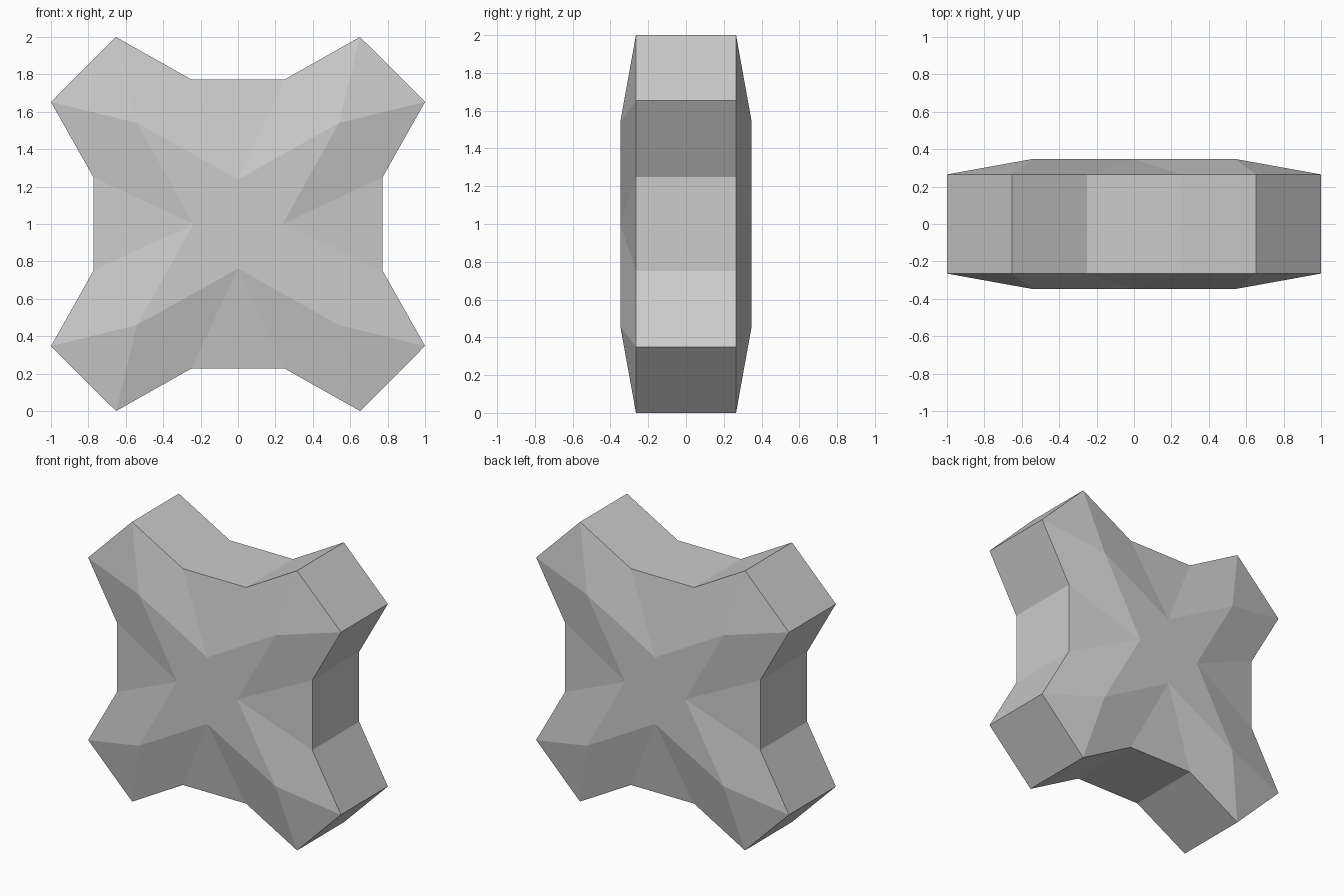
import bpy, bmesh
from mathutils import Matrix, Vector

if "Cube" in bpy.data.objects:
    bpy.data.objects.remove(bpy.data.objects["Cube"])

RIM_Y, FACE_Y = 0.265, 0.348
# One quarter of the profile (x, z about the centre), going clockwise
RIM = [(0.25, 0.773), (0.652, 1.0), (1.0, 0.653), (0.773, 0.25)]
STAR = [(0.0, 0.238), (0.54, 0.54)]

bm = bmesh.new()


def ring(points, y):
    """Repeat a quarter profile four times around the Y axis."""
    verts = []
    for k in range(4):
        turn = Matrix.Rotation(k * 1.5707963268, 3, 'Y')
        verts += [bm.verts.new(turn @ Vector((x, y, z)) + Vector((0, 0, 1))) for x, z in points]
    return verts


# Bevelled front and back with a flat raised star
rims = []
for side in (-1, 1):
    rim = ring(RIM, side * RIM_Y)
    star = ring(STAR, side * FACE_Y)
    rims.append(rim)
    for k in range(4):
        a, b, c, d = rim[4 * k:4 * k + 4]
        a2 = rim[(4 * k + 4) % 16]
        notch, tip, notch2 = star[2 * k], star[2 * k + 1], star[(2 * k + 2) % 8]
        for face in ((a, b, tip, notch), (b, c, tip), (c, d, notch2, tip),
                     (d, a2, notch2), (notch, tip, notch2)):
            bm.faces.new(face)
    bm.faces.new(star[::2])

# Outer walls
front, back = rims
for i in range(16):
    j = (i + 1) % 16
    bm.faces.new((front[i], front[j], back[j], back[i]))

bmesh.ops.recalc_face_normals(bm, faces=bm.faces)
mesh = bpy.data.meshes.new("cross_block")
bm.to_mesh(mesh)
bm.free()
bpy.context.collection.objects.link(bpy.data.objects.new("cross_block", mesh))
